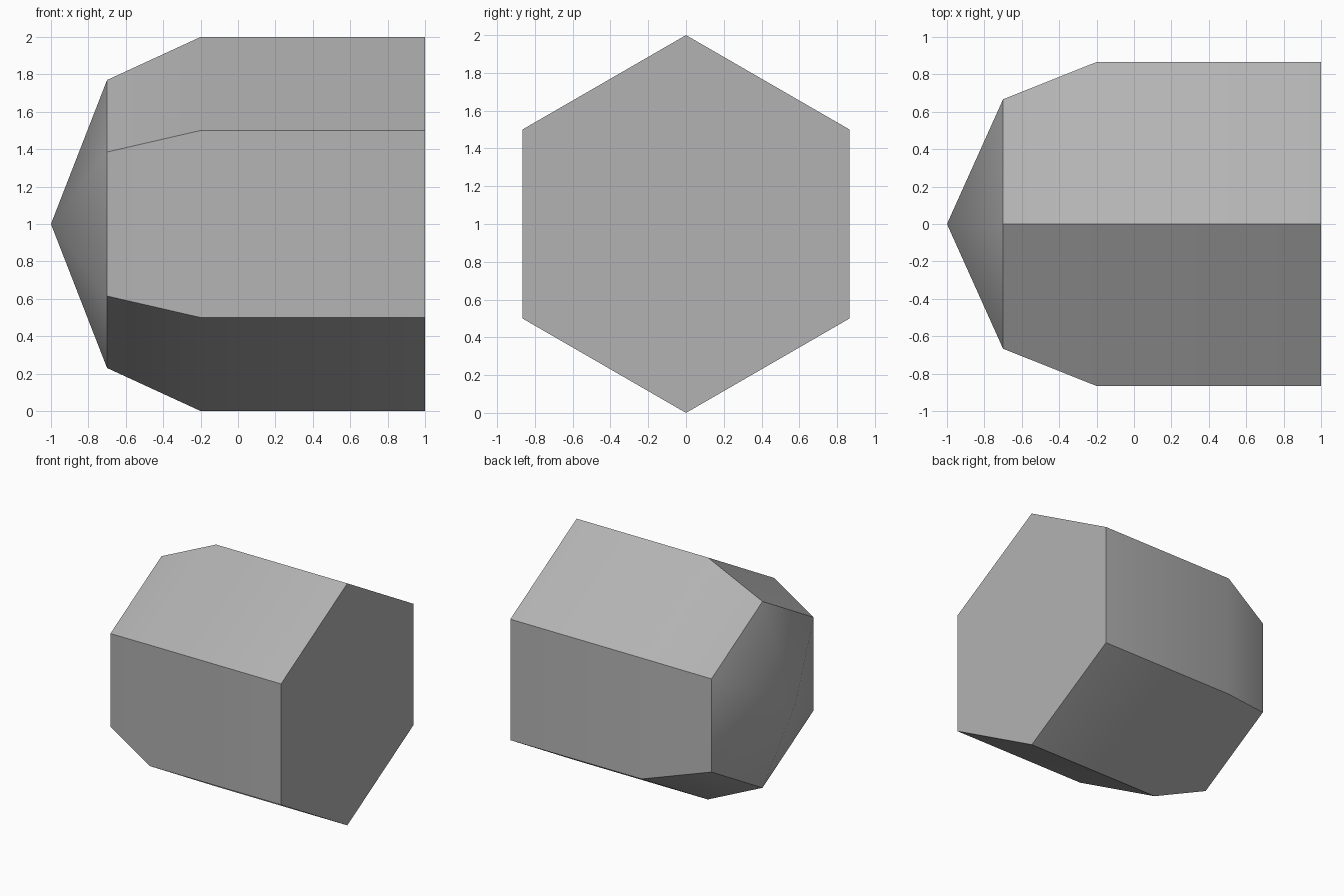
import bpy
import bmesh
import math
from mathutils import Vector

cube = bpy.data.objects.get("Cube")
if cube:
    bpy.data.objects.remove(cube, do_unlink=True)

# Plain grey material
grey = bpy.data.materials.new("grey")
grey.use_nodes = True
colour = (0.45, 0.45, 0.45, 1)
grey.diffuse_color = colour
grey.node_tree.nodes["Principled BSDF"].inputs["Base Color"].default_value = colour

# Profile from the tip to the flat end: (x, corner radius)
SIDES = 6
CENTRE = Vector((0, 0, 1))
profile = [(-1, 0), (-0.7, 0.77), (-0.2, 1), (1, 1)]

# Hexagonal body, spun around the long axis
bm = bmesh.new()
verts = [bm.verts.new((x, 0, 1 + r)) for x, r in profile]
edges = [bm.edges.new(pair) for pair in zip(verts, verts[1:])]
bmesh.ops.spin(bm, geom=verts + edges, cent=CENTRE, axis=(1, 0, 0),
               angle=math.tau, steps=SIDES)
bmesh.ops.remove_doubles(bm, verts=bm.verts[:], dist=0.001)

# Flat end cap
bmesh.ops.holes_fill(bm, edges=[e for e in bm.edges if e.is_boundary], sides=SIDES)
bmesh.ops.recalc_face_normals(bm, faces=bm.faces[:])

mesh = bpy.data.meshes.new("pointed_hexagonal_rod")
bm.to_mesh(mesh)
bm.free()
mesh.materials.append(grey)
rod = bpy.data.objects.new("pointed_hexagonal_rod", mesh)
bpy.context.collection.objects.link(rod)

# Soft tip and taper, crisp long edges
bpy.ops.object.select_all(action="DESELECT")
rod.select_set(True)
bpy.context.view_layer.objects.active = rod
bpy.ops.object.shade_smooth_by_angle(angle=math.radians(30))
